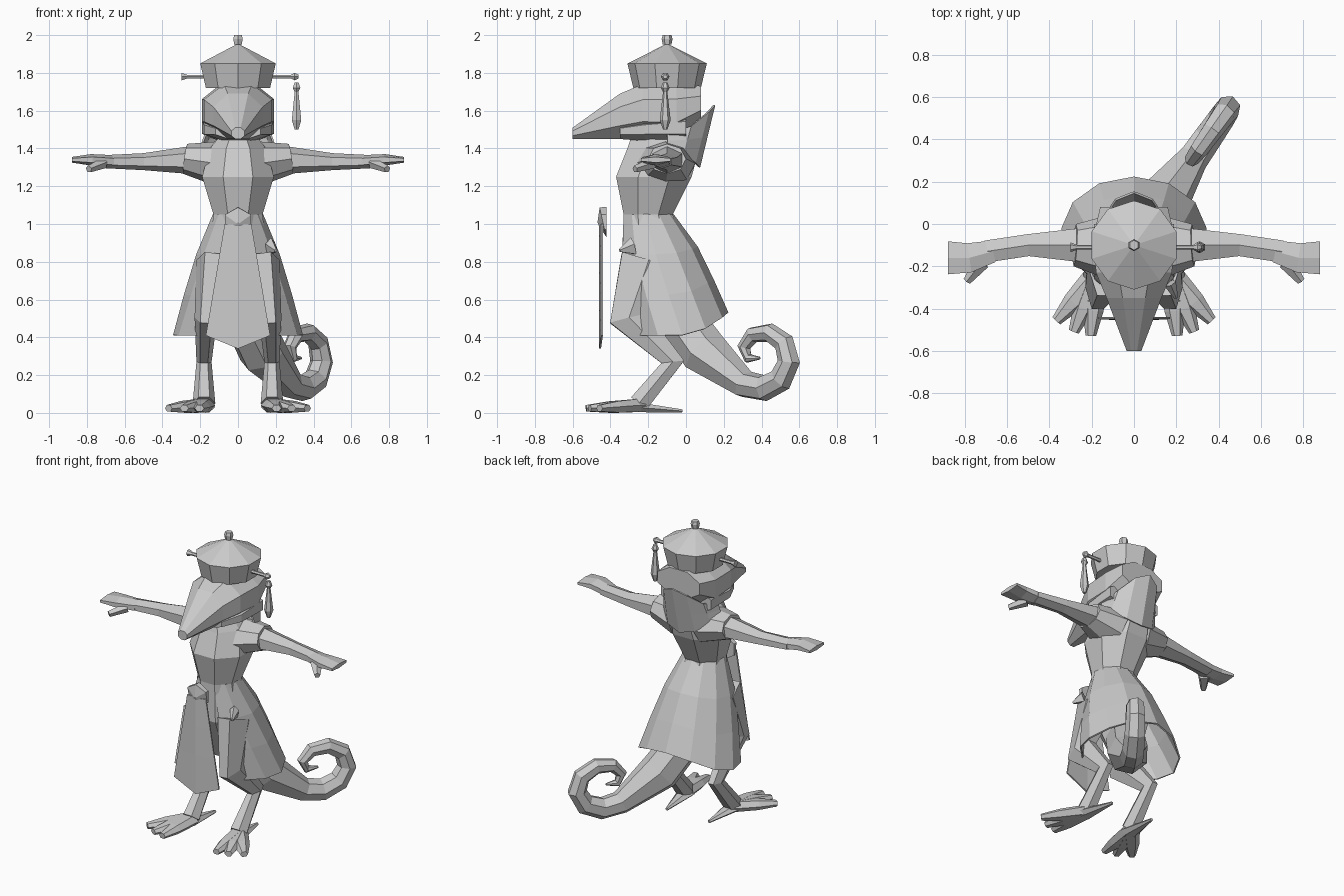
import bpy, bmesh
from math import cos, sin, pi, sqrt, radians
from mathutils import Vector

if "Cube" in bpy.data.objects:
    bpy.data.objects.remove(bpy.data.objects["Cube"])

grey = bpy.data.materials.new("light_grey")
grey.use_nodes = True
grey.diffuse_color = (.6, .6, .6, 1)
grey.node_tree.nodes["Principled BSDF"].inputs["Base Color"].default_value = grey.diffuse_color

ACROSS, DEPTH, UP = Vector((1, 0, 0)), Vector((0, 1, 0)), Vector((0, 0, 1))


def skin(name, rings, closed=True):
    """Bridge point rings into a capped solid, or into a thin open sheet."""
    bm = bmesh.new()
    loops = [[bm.verts.new(point) for point in ring] for ring in rings]
    for low, high in zip(loops, loops[1:]):
        count = len(low)
        for i in range(count if closed else count - 1):
            j = (i + 1) % count
            bm.faces.new((low[i], low[j], high[j], high[i]))
    if closed:
        bm.faces.new(loops[0])
        bm.faces.new(loops[-1])
    bmesh.ops.recalc_face_normals(bm, faces=bm.faces)
    mesh = bpy.data.meshes.new(name)
    bm.to_mesh(mesh)
    bm.free()
    mesh.materials.append(grey)
    part = bpy.data.objects.new(name, mesh)
    bpy.context.collection.objects.link(part)
    if not closed:
        cloth = part.modifiers.new("cloth", "SOLIDIFY")
        cloth.thickness, cloth.offset = .01, 0


def limb(name, stations, ref, sides=6, axis=None, mirror=1):
    """Loft along stations (x, y, z, radius along ref, radius across it).
    A fixed axis keeps the rings parallel with flat sides facing ref."""
    points = [Vector((s[0] * mirror, s[1], s[2])) for s in stations]
    turn = pi / sides if axis else 0
    rings = []
    for i, point in enumerate(points):
        ahead, behind = points[min(i + 1, len(points) - 1)], points[max(i - 1, 0)]
        tangent = axis or (ahead - behind).normalized()
        u = (ref - tangent * ref.dot(tangent)).normalized()
        v = tangent.cross(u)
        along, across = (radius / cos(turn) for radius in stations[i][3:])
        angles = [2 * pi * k / sides + turn for k in range(sides)]
        rings.append([point + u * along * cos(a) + v * across * sin(a) for a in angles])
    skin(name, rings)


def spindle(name, profile, place, ref, axis, sides):
    """Round part from (position on axis, radius) pairs."""
    stations = [(*(Vector(place) + axis * step), r, r) for step, r in profile]
    limb(name, stations, ref, sides, axis)


# Body from the hidden hips to the neck
limb("torso", [(0, -.1, .5, .1, .1), (0, -.17, .8, .16, .17), (0, -.2, 1.05, .13, .13),
               (0, -.17, 1.25, .19, .2), (0, -.12, 1.4, .15, .19),
               (0, -.11, 1.46, .1, .18), (0, -.1, 1.6, .13, .17)], ACROSS, 8, UP)

# Head tapering into a long snout, with broad cheeks below
limb("head", [(0, -.6, 1.48, .035, .03), (0, -.35, 1.57, .13, .12), (0, -.23, 1.6, .18, .14),
              (0, -.05, 1.6, .19, .15), (0, .08, 1.64, .16, .09)], ACROSS, 8, DEPTH)
limb("cheeks", [(0, -.35, 1.49, .12, .04), (0, -.22, 1.5, .18, .06), (0, 0, 1.51, .19, .08)],
     ACROSS, 8, DEPTH)

# Hat, knob, cross pin and hanging tassel
spindle("hat", [(0, .17), (.13, .2), (.23, .01)], (0, -.1, 1.72), ACROSS, UP, 10)
spindle("hat_knob", [(0, .02), (.03, .025), (.05, .02)], (0, -.1, 1.95), ACROSS, UP, 6)
spindle("hat_pin", [(-.3, .02), (-.27, .01), (.28, .01), (.3, .02), (.32, .01)],
        (0, -.11, 1.78), UP, ACROSS, 6)
spindle("hat_tassel", [(0, .01), (.05, .025), (.2, .01), (.22, .02), (.25, .01)],
        (.31, -.11, 1.5), ACROSS, UP, 6)

# Standing collar, rising to a peak behind the head
collar = []
for lift in (0, .5, 1):
    ring = []
    for step in range(7):
        a = pi * step / 6
        peak = sin(a) ** 2
        rise = lift * (.08 + .15 * peak) - .1 * peak * (1 - lift)
        ring.append(((.2 - .03 * lift) * cos(a), (.17 + .08 * lift) * sin(a) - .1, 1.4 + rise))
    collar.append(ring)
skin("collar", collar, closed=False)

# Flared robe skirt, open at the front and longer there than at the back
skirt = []
for row in range(4):
    t = row / 3
    gap = .3 + .35 * t
    ring = []
    for step in range(11):
        a = gap + 2 * (pi - gap) * step / 10 - pi / 2
        back = max(0, sin(a)) ** 2
        ring.append(((.13 + .21 * t ** .8) * cos(a),
                     .16 * t - .2 + (.13 + .13 * sqrt(t)) * sin(a),
                     1.05 - t * (.64 - .12 * back)))
    skirt.append(ring)
skin("robe_skirt", skirt, closed=False)

# Front panel with a pointed hem, hanging from a six sided buckle
panel = []
for row in range(4):
    t = row / 3
    width, point = .07 + .1 * t, .07 * (t == 1)
    panel.append([(side * width, -.455 + .01 * abs(side), 1 - .59 * t - point * (side == 0))
                  for side in (-1, 0, 1)])
skin("front_panel", panel, closed=False)
limb("buckle", [(0, -.42, 1.01, .08, .08), (0, -.44, 1.01, .08, .08), (0, -.465, 1, .01, .01)], UP)

# Small ornament on the left hip
limb("hip_ornament", [(.17, -.28, .88, .05, .03), (.2, -.35, .86, .01, .01)], UP, 5)

for side, mirror in (("left", 1), ("right", -1)):
    # Arm, short sleeve, flat hand and thumb
    limb(side + "_arm", [(.2, -.1, 1.34, .08, .1), (.5, -.1, 1.33, .045, .06),
                         (.7, -.13, 1.33, .035, .06)], UP, mirror=mirror)
    limb(side + "_sleeve", [(.1, -.11, 1.32, .12, .16), (.28, -.1, 1.345, .08, .1)],
         UP, 8, mirror=mirror)
    limb(side + "_hand", [(.67, -.13, 1.33, .035, .06), (.78, -.16, 1.34, .03, .08),
                          (.88, -.16, 1.34, .015, .09)], UP, mirror=mirror)
    limb(side + "_thumb", [(.72, -.18, 1.32, .03, .04), (.79, -.27, 1.29, .02, .02)],
         UP, 5, mirror=mirror)

    # Bent leg from hip through knee and hock to ankle
    limb(side + "_leg", [(.13, -.2, .8, .09, .17), (.17, -.3, .5, .06, .12),
                         (.18, -.07, .27, .04, .07), (.18, -.25, .05, .06, .06)],
         ACROSS, mirror=mirror)

    # Three splayed toes and a heel claw
    for toe, degrees in (("inner", 5), ("middle", 22), ("outer", 42)):
        out, forward = sin(radians(degrees)), -cos(radians(degrees))
        reach = [(.18 + d * out, d * forward - .25, .04 - d / 18, w, h)
                 for d, w, h in ((0, .06, .04), (.16, .05, .035), (.28, .025, .02))]
        limb(f"{side}_{toe}_toe", reach, ACROSS, mirror=mirror)
    limb(side + "_heel_claw", [(.18, -.26, .03, .06, .03), (.16, -.02, .01, .01, .01)],
         ACROSS, mirror=mirror)

# Tail sweeping down and back, then coiling in a slanted upright plane
sweep = [(-.1, .6, .12), (.1, .32, .13)]
for step in range(10):
    t = step / 9
    a, coil = radians(340 * t - 120), .16 * (1 - t ** 4)
    sweep.append((.39 + coil * cos(a), .29 + coil * sin(a), .075 * sqrt(1.01 - t)))
limb("tail", [(.06 + .7 * y, y, z, r, r) for y, z, r in sweep], Vector((.8, -.6, 0)), 7)
